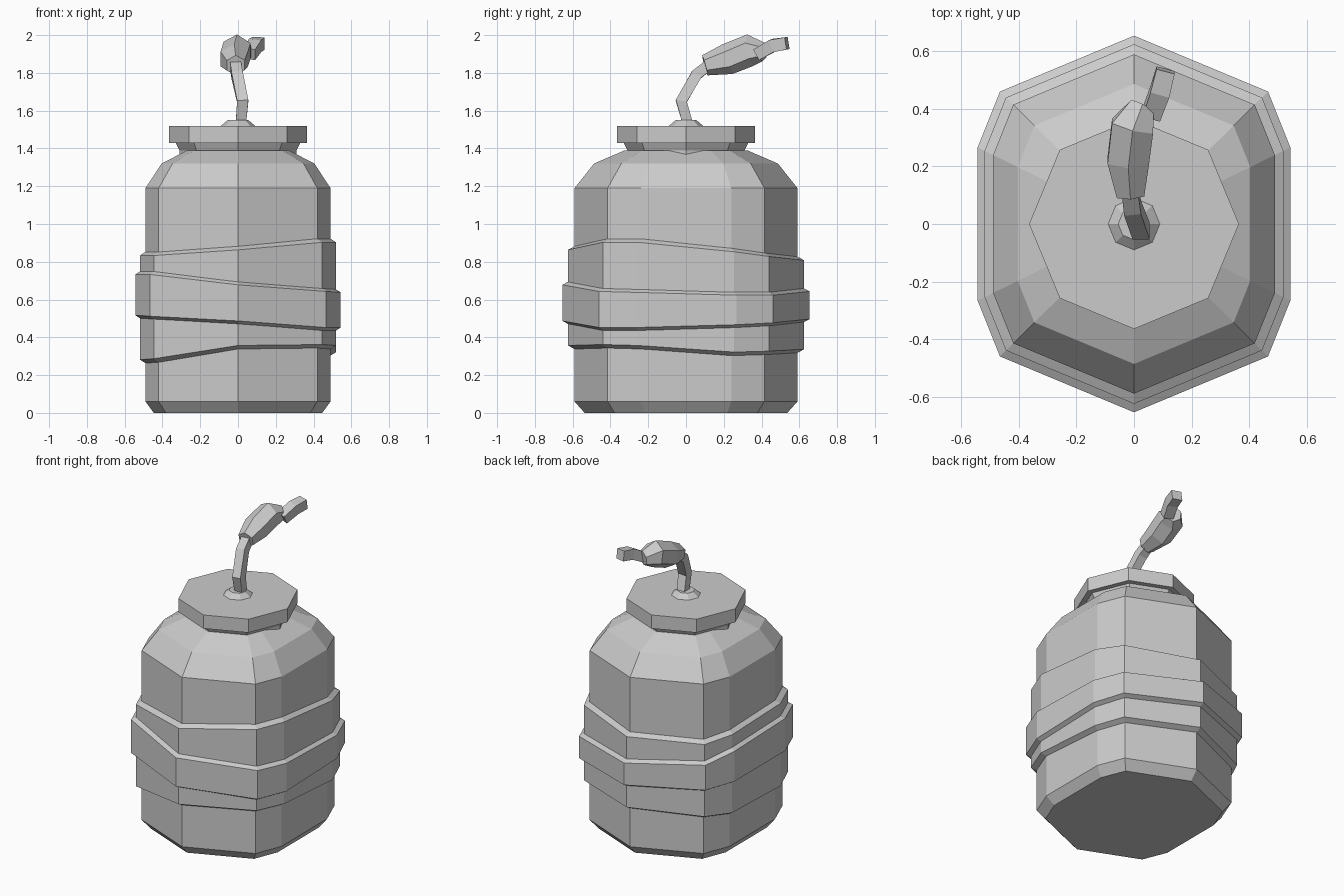
import bpy, bmesh, math
from mathutils import Vector

if "Cube" in bpy.data.objects:
    bpy.data.objects.remove(bpy.data.objects["Cube"])

# Ten-sided jar footprint, counter-clockwise from the front corner
FOOT = [(0, -.59), (.42, -.415), (.49, -.24), (.49, .24), (.42, .415),
        (0, .59), (-.42, .415), (-.49, .24), (-.49, -.24), (-.42, -.415)]
OCT = [(math.cos(i * math.pi / 4), math.sin(i * math.pi / 4)) for i in range(8)]


def loft(name, rings, capped=True):
    """Skin a list of point rings into one closed flat-shaded object."""
    bm = bmesh.new()
    loops = [[bm.verts.new(p) for p in ring] for ring in rings]
    n = len(loops[0])
    for a, b in zip(loops, loops[1:]):
        for i in range(n):
            j = (i + 1) % n
            bm.faces.new((a[i], a[j], b[j], b[i]))
    if capped:
        bm.faces.new(loops[0][::-1])
        bm.faces.new(loops[-1])
    bmesh.ops.recalc_face_normals(bm, faces=bm.faces)
    mesh = bpy.data.meshes.new(name)
    bm.to_mesh(mesh)
    bm.free()
    ob = bpy.data.objects.new(name, mesh)
    bpy.context.collection.objects.link(ob)
    return ob


def stack(name, shape, levels):
    """Stack scaled copies of a footprint; levels are (scale, z)."""
    return loft(name, [[(x * s, y * s, z) for x, y in shape] for s, z in levels])


def band(name, inner, outer, bottom, top, bevel=.022):
    """Uneven wrap round the jar, with its own height at every corner."""
    def ring(scale, heights, dz):
        return [(x * scale, y * scale, z + dz) for (x, y), z in zip(FOOT, heights)]
    loft(name, [ring(inner, bottom, 0), ring(outer, bottom, bevel),
                ring(outer, top, -bevel), ring(inner, top, 0)], False)


def tube(name, path, sides):
    """Low-poly cord through (x, y, z, radius) points."""
    pts = [Vector(p[:3]) for p in path]
    rings = []
    for i, p in enumerate(pts):
        t = (pts[min(i + 1, len(pts) - 1)] - pts[max(i - 1, 0)]).normalized()
        u = Vector((1, 0, 0))
        u = (u - t * u.dot(t)).normalized()
        v = t.cross(u)
        r = path[i][3]
        angles = [2 * math.pi * (k + .5) / sides for k in range(sides)]
        rings.append([p + r * (math.cos(a) * u + math.sin(a) * v) for a in angles])
    loft(name, rings)


# Jar with chamfered foot and rounded shoulder
stack("jar_body", FOOT, [(.91, 0), (1, .06), (1, 1.19), (.825, 1.32), (.55, 1.39)])

# Neck, lid and fuse collar
stack("neck", OCT, [(.31, 1.36), (.31, 1.39), (.33, 1.43)])
stack("lid", OCT, [(.365, 1.43), (.365, 1.52)])
stack("fuse_collar", OCT, [(.09, 1.52), (.055, 1.55)])

# Wide wrap and the narrower one over it
band("wide_wrap", .99, 1.06,
     [.335, .34, .335, .30, .305, .315, .30, .275, .26, .265],
     [.885, .925, .925, .875, .85, .83, .825, .84, .855, .855])
band("narrow_wrap", 1.04, 1.11,
     [.465, .43, .43, .445, .455, .475, .49, .495, .495, .49],
     [.70, .665, .66, .645, .645, .665, .70, .74, .755, .755])

# Bent fuse: stem, thick knot and frayed tip
tube("fuse_stem", [(.015, .01, 1.53, .038), (.025, -.025, 1.65, .042),
                   (-.005, .055, 1.79, .042), (-.015, .13, 1.85, .04)], 4)
tube("fuse_knot", [(-.012, .10, 1.84, .055), (-.02, .22, 1.873, .083),
                   (-.005, .34, 1.92, .085), (.03, .41, 1.91, .05)], 6)
tube("fuse_tip", [(.06, .38, 1.90, .045), (.09, .46, 1.945, .048),
                  (.11, .535, 1.957, .046)], 4)
